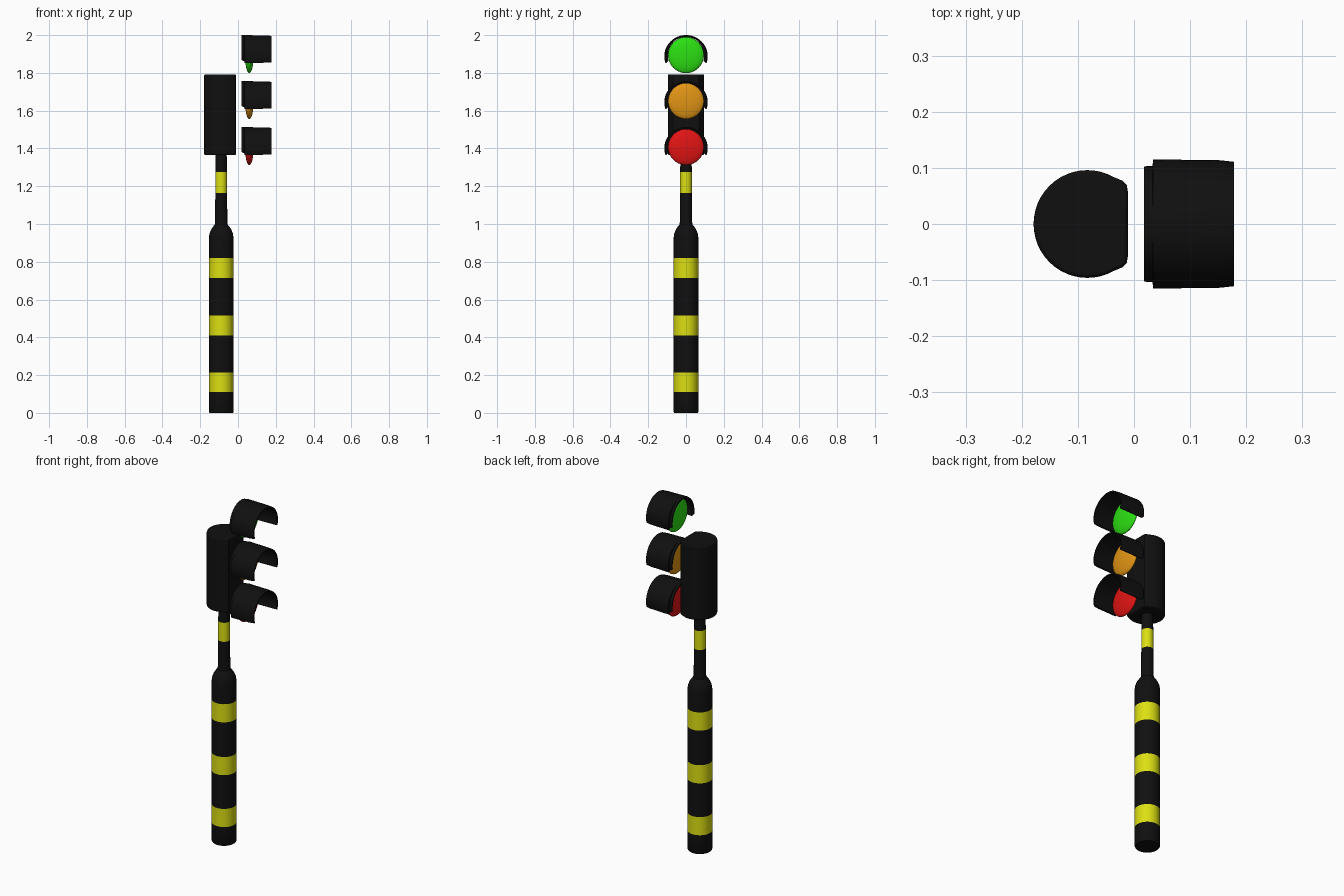
import bpy, bmesh, math

if "Cube" in bpy.data.objects:
    bpy.data.objects.remove(bpy.data.objects["Cube"])

def material(name, r, g, b):
    m = bpy.data.materials.new(name)
    m.diffuse_color = (r, g, b, 1)
    m.use_nodes = True
    m.node_tree.nodes["Principled BSDF"].inputs["Base Color"].default_value = m.diffuse_color
    return m

BLACK = material("black", 0.005, 0.005, 0.005)
YELLOW = material("yellow", 0.72, 0.74, 0.006)
GREEN = material("green", 0.025, 0.75, 0.006)
AMBER = material("amber", 0.76, 0.3, 0.007)
RED = material("red", 0.76, 0.007, 0.007)

POLE_X = -0.089

def finish(bm, name, mats, angle=35):
    bmesh.ops.recalc_face_normals(bm, faces=bm.faces)
    mesh = bpy.data.meshes.new(name)
    bm.to_mesh(mesh)
    bm.free()
    for m in mats:
        mesh.materials.append(m)
    ob = bpy.data.objects.new(name, mesh)
    bpy.context.collection.objects.link(ob)
    bpy.ops.object.select_all(action='DESELECT')
    ob.select_set(True)
    bpy.context.view_layer.objects.active = ob
    bpy.ops.object.shade_smooth_by_angle(angle=math.radians(angle))
    return ob

# Striped pole: one turned profile, yellow bands chosen by height
bands = [(0.11, 0.215), (0.41, 0.515), (0.715, 0.82), (1.165, 1.275)]

def turned_pole(name, profile, seg=32):
    bm = bmesh.new()
    rings = []
    for r, z in profile:
        rings.append([bm.verts.new((POLE_X + r * math.cos(2 * math.pi * i / seg),
                                    r * math.sin(2 * math.pi * i / seg), z)) for i in range(seg)])
    for a, b in zip(rings, rings[1:]):
        for i in range(seg):
            j = (i + 1) % seg
            f = bm.faces.new((a[i], a[j], b[j], b[i]))
            z = f.calc_center_median().z
            f.material_index = int(any(lo < z < hi for lo, hi in bands))
    bm.faces.new(rings[0])
    bm.faces.new(rings[-1])
    return finish(bm, name, [BLACK, YELLOW])

profile = [(0.062, 0), (0.065, 0.005)]
profile += [(0.065, z) for band in bands[:3] for z in band]
profile += [(0.065, 0.93), (0.062, 0.95), (0.054, 0.97), (0.042, 0.988), (0.034, 0.997),
            (0.033, 1.01), (0.031, 1.165), (0.031, 1.275), (0.029, 1.38)]
turned_pole("striped_pole", profile)

# Housing: round back, flat front towards +x
outline = [(-0.011, -0.058), (-0.011, 0.058), (-0.013, 0.07), (-0.02, 0.077)]
for i in range(33):
    a = math.radians(60 + 240 * i / 32)
    outline.append((-0.083 + 0.096 * math.cos(a), 0.096 * math.sin(a)))
outline += [(-0.02, -0.077), (-0.013, -0.07)]
bm = bmesh.new()
bottom = bm.faces.new([bm.verts.new((x, y, 1.365)) for x, y in outline])
ext = bmesh.ops.extrude_face_region(bm, geom=[bottom])
top_verts = [v for v in ext["geom"] if isinstance(v, bmesh.types.BMVert)]
bmesh.ops.translate(bm, verts=top_verts, vec=(0, 0, 0.427))
housing = finish(bm, "signal_housing", [BLACK])
bev = housing.modifiers.new("rounded_rim", 'BEVEL')
bev.width = 0.006
bev.segments = 2
bev.limit_method = 'ANGLE'
bev.angle_limit = math.radians(50)

# Visor: open arc shell, narrower at the rear collar
def visor(name, cz, seg=32):
    bm = bmesh.new()
    # x, half width, height, arc start below horizontal (degrees)
    outer = [(0.018, 0.103, 0.112, -10), (0.033, 0.103, 0.112, -14),
             (0.034, 0.115, 0.112, -19), (0.15, 0.114, 0.11, -18), (0.178, 0.111, 0.108, -17)]
    t = 0.007
    section = outer + [(x, w - t, h - t, s) for x, w, h, s in reversed(outer)]
    section = [(x, w, h, s) for x, w, h, s in section]
    loops = []
    for i in range(seg + 1):
        loop = []
        for x, w, h, s in section:
            a = math.radians(s + (180 - 2 * s) * i / seg)
            loop.append(bm.verts.new((x, w * math.cos(a), cz + h * math.sin(a))))
        loops.append(loop)
    n = len(section)
    for a, b in zip(loops, loops[1:]):
        for i in range(n):
            j = (i + 1) % n
            bm.faces.new((a[i], a[j], b[j], b[i]))
    m = len(outer)
    for loop in (loops[0], loops[-1]):
        for i in range(m - 1):
            bm.faces.new((loop[i], loop[i + 1], loop[n - 2 - i], loop[n - 1 - i]))
    finish(bm, name, [BLACK])

# Lens: flattened ball
def lens(name, cz, mat):
    bm = bmesh.new()
    bmesh.ops.create_uvsphere(bm, u_segments=40, v_segments=20, radius=1)
    for v in bm.verts:
        x, y, z = v.co
        v.co = (0.06 + 0.023 * z, 0.095 * x, cz + 0.095 * y)
    finish(bm, name, [mat], 60)

for i, (label, mat) in enumerate((("green", GREEN), ("amber", AMBER), ("red", RED))):
    dz = -0.2435 * i
    visor(label + "_visor", 1.888 + dz)
    lens(label + "_lens", 1.894 + dz, mat)
